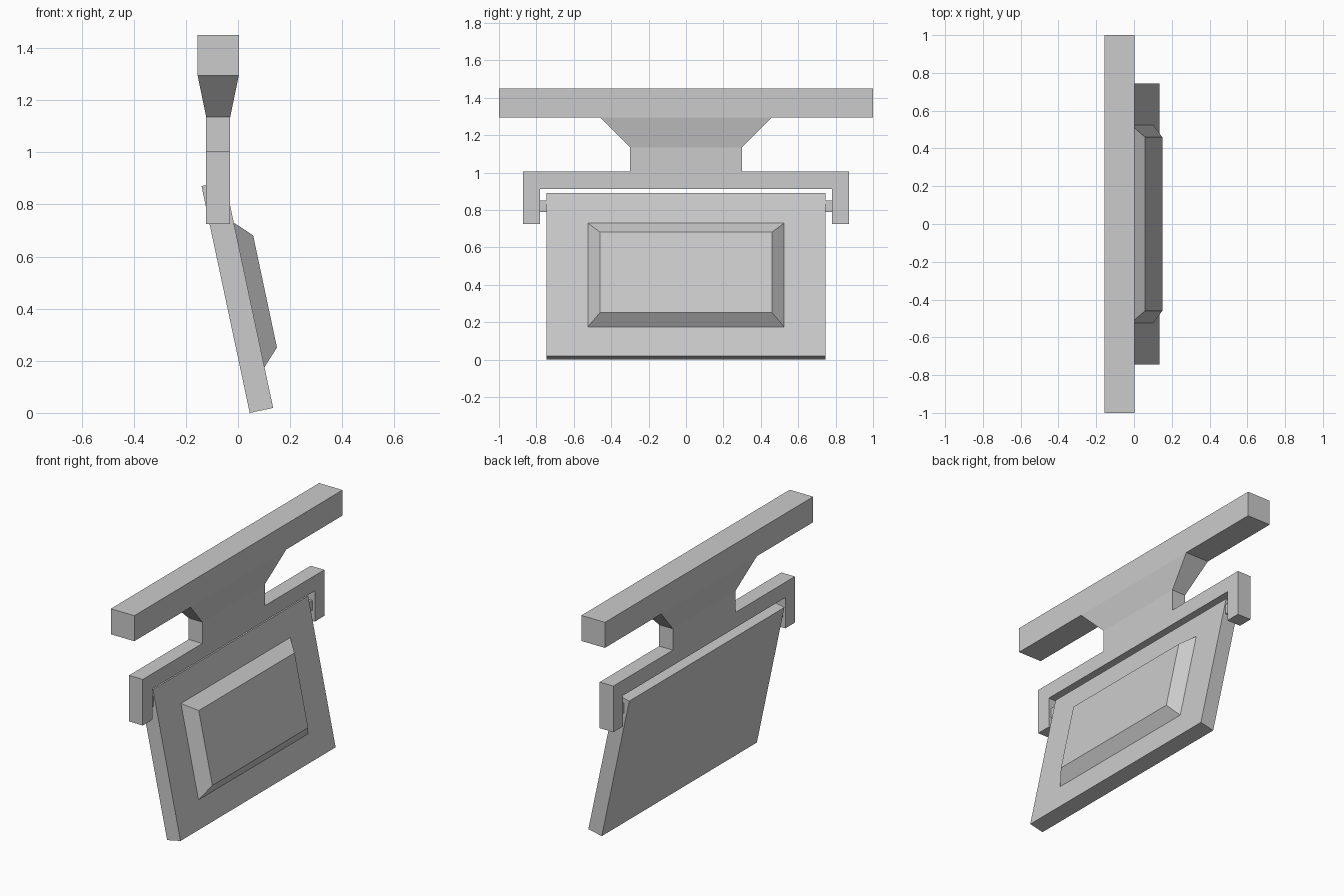
import bpy, bmesh
from math import sin, cos, radians
from mathutils import Matrix, Vector

if "Cube" in bpy.data.objects:
    bpy.data.objects.remove(bpy.data.objects["Cube"])

grey = bpy.data.materials.new("light grey")
grey.diffuse_color = (0.6, 0.6, 0.6, 1)
grey.use_nodes = True
grey.node_tree.nodes["Principled BSDF"].inputs["Base Color"].default_value = grey.diffuse_color

CX = -0.076          # centre plane of the hanger
T = 0.046            # half thickness of hanger and board


def finish(name, bm):
    bmesh.ops.recalc_face_normals(bm, faces=bm.faces)
    me = bpy.data.meshes.new(name)
    bm.to_mesh(me)
    bm.free()
    me.materials.append(grey)
    ob = bpy.data.objects.new(name, me)
    bpy.context.collection.objects.link(ob)
    return ob


def loft(name, loop_a, loop_b, matrix=Matrix()):
    """Closed solid between two outlines with equal point counts."""
    bm = bmesh.new()
    a = [bm.verts.new(p) for p in loop_a]
    b = [bm.verts.new(p) for p in loop_b]
    bm.faces.new(a)
    bm.faces.new(b)
    for i in range(len(a)):
        j = (i + 1) % len(a)
        bm.faces.new((a[i], a[j], b[j], b[i]))
    bm.transform(matrix)
    return finish(name, bm)


def rect(x0, x1, hy, z):
    return [(x0, -hy, z), (x1, -hy, z), (x1, hy, z), (x0, hy, z)]


# Top beam and the tapered block under it
loft("top_beam", rect(CX - 0.079, CX + 0.079, 1, 1.295), rect(CX - 0.079, CX + 0.079, 1, 1.45))
loft("tapered_block", rect(CX - T, CX + T, 0.30, 1.135), rect(CX - 0.079, CX + 0.079, 0.46, 1.295))

# Neck and U-shaped bracket in one mirrored profile
half = [(0.30, 1.135), (0.30, 1.005), (0.872, 1.005), (0.872, 0.725), (0.78, 0.725), (0.78, 0.912)]
outline = half + [(-y, z) for y, z in reversed(half)]
loft("hanger_bracket", [(CX - T, y, z) for y, z in outline], [(CX + T, y, z) for y, z in outline])

# Tilted frame of the board: local x = outward, y = width, z = up along the board
tilt = Matrix.Translation(Vector((0.135, 0, 0.019))) @ Matrix.Rotation(radians(-12), 4, 'Y')

# Hanging board
loft("hanging_board", rect(-2 * T, 0, 0.745, 0), rect(-2 * T, 0, 0.745, 0.89), tilt)


# Raised bevelled panel on the front of the board
def plate(n, hy, s0, s1):
    return [(n, -hy, s0), (n, hy, s0), (n, hy, s1), (n, -hy, s1)]


loft("raised_panel", plate(0, 0.525, 0.16, 0.727), plate(0.0625, 0.46, 0.224, 0.664), tilt)

# Pivot pins joining board and bracket arms
for side, name in ((-1, "pivot_pin_left"), (1, "pivot_pin_right")):
    r = 0.03
    ring = [(-r, -r), (r, -r), (r, r), (-r, r)]
    loft(name, [(CX + x, side * 0.74, 0.82 + z) for x, z in ring],
         [(CX + x, side * 0.785, 0.82 + z) for x, z in ring])
